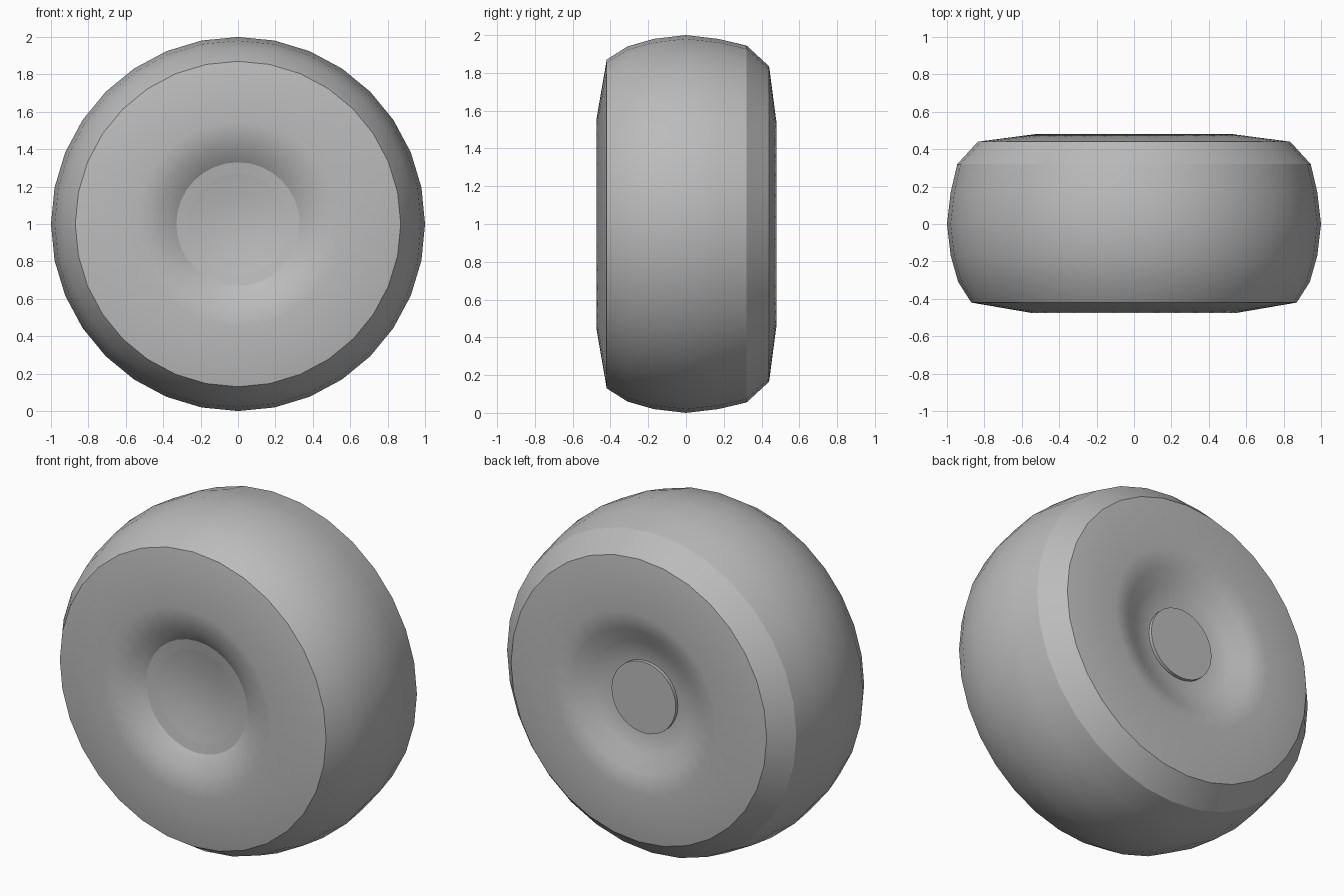
import bpy, bmesh, math

if "Cube" in bpy.data.objects:
    bpy.data.objects.remove(bpy.data.objects["Cube"])

SIDES = 32

rubber = bpy.data.materials.new("wheel_grey")
rubber.use_nodes = True
GREY = (0.5, 0.5, 0.5, 1)
rubber.diffuse_color = GREY
rubber.node_tree.nodes["Principled BSDF"].inputs["Base Color"].default_value = GREY


def lathe(name, profile):
    """Spin (radius, y, sharp) points around the wheel axle."""
    bm = bmesh.new()
    rings = []
    for r, y, sharp in profile:
        if r == 0:
            rings.append([bm.verts.new((0, y, 1))] * SIDES)
            continue
        angles = [2 * math.pi * i / SIDES for i in range(SIDES)]
        rings.append([bm.verts.new((r * math.sin(a), y, 1 + r * math.cos(a)))
                      for a in angles])
    for a, b in zip(rings, rings[1:]):
        for i in range(SIDES):
            j = (i + 1) % SIDES
            corners = list(dict.fromkeys((a[i], a[j], b[j], b[i])))
            bm.faces.new(corners).smooth = True
    # Crease the marked rings
    for ring, (r, y, sharp) in zip(rings, profile):
        if sharp and r > 0:
            for i in range(SIDES):
                bm.edges.get((ring[i], ring[(i + 1) % SIDES])).smooth = False
    bmesh.ops.recalc_face_normals(bm, faces=bm.faces)
    mesh = bpy.data.meshes.new(name)
    bm.to_mesh(mesh)
    bm.free()
    mesh.materials.append(rubber)
    obj = bpy.data.objects.new(name, mesh)
    bpy.context.collection.objects.link(obj)
    return obj


# Tyre with dished sidewalls, from front hub to back hub
lathe("tyre", [
    (0, -0.34, False), (0.14, -0.348, False), (0.27, -0.375, True),
    (0.33, -0.385, True), (0.42, -0.445, False), (0.55, -0.475, False),
    (0.87, -0.42, True), (0.94, -0.31, False), (0.98, -0.17, False),
    (1.0, 0, False),
    (0.98, 0.17, False), (0.945, 0.32, True), (0.835, 0.44, True),
    (0.53, 0.48, False), (0.42, 0.455, False), (0.33, 0.40, False),
    (0.21, 0.375, False), (0, 0.37, False),
])

# Flat axle cap on the back
lathe("axle_cap", [
    (0, 0.36, False), (0.21, 0.36, True), (0.21, 0.395, True), (0, 0.395, False),
])
